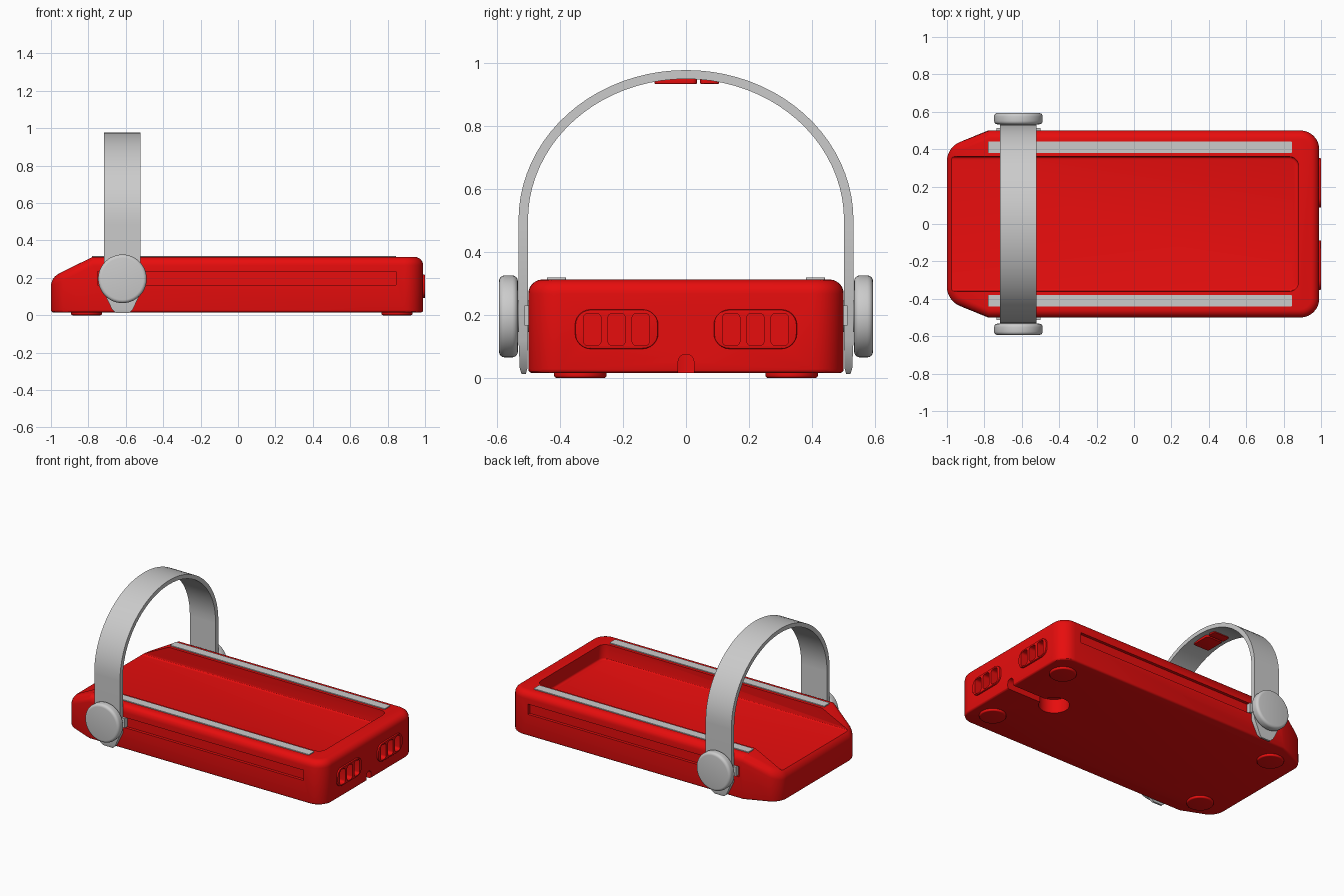
import bpy, bmesh, math

if "Cube" in bpy.data.objects:
    bpy.data.objects.remove(bpy.data.objects["Cube"])

red = bpy.data.materials.new("red_shell")
red.diffuse_color = (0.8, 0.004, 0.004, 1)
red.use_nodes = True
red.node_tree.nodes["Principled BSDF"].inputs["Base Color"].default_value = red.diffuse_color


def finish(name, bm, mat=None):
    bmesh.ops.recalc_face_normals(bm, faces=bm.faces)
    me = bpy.data.meshes.new(name)
    bm.to_mesh(me)
    bm.free()
    ob = bpy.data.objects.new(name, me)
    bpy.context.collection.objects.link(ob)
    if mat:
        me.materials.append(mat)
    return ob


def bevel(bm, edges, r, seg=5):
    bmesh.ops.bevel(bm, geom=edges, offset=r, segments=seg, profile=0.5,
                    affect='EDGES', clamp_overlap=True)


def rbox(name, lo, hi, r=0, axis=0, mat=None, soft=0):
    """Box with the edges along one axis rounded by r, then rims by soft."""
    bm = bmesh.new()
    bmesh.ops.create_cube(bm, size=1)
    for v in bm.verts:
        v.co = [(a + b) / 2 + c * (b - a) for a, b, c in zip(lo, hi, v.co)]
    if r:
        bevel(bm, [e for e in bm.edges
                   if abs((e.verts[0].co - e.verts[1].co).normalized()[axis]) > 0.9], r, 6)
    if soft:
        bevel(bm, [e for e in bm.edges
                   if abs(e.verts[0].co[axis] - e.verts[1].co[axis]) < 1e-5], soft, 3)
    return finish(name, bm, mat)


def disc(name, center, r, depth, axis, mat=None, soft=0):
    bm = bmesh.new()
    bmesh.ops.create_cone(bm, cap_ends=True, segments=48, radius1=r, radius2=r, depth=depth)
    if soft:
        bevel(bm, [e for e in bm.edges
                   if abs(e.verts[0].co.z - e.verts[1].co.z) < 1e-5], soft, 4)
    for v in bm.verts:
        x, y, z = v.co
        p = [(z, x, y), (y, z, x), (x, y, z)][axis]
        v.co = [a + b for a, b in zip(center, p)]
    return finish(name, bm, mat)


def cut(target, cutters):
    bpy.context.view_layer.objects.active = target
    for c in cutters:
        m = target.modifiers.new("cut", 'BOOLEAN')
        m.operation, m.object, m.solver = 'DIFFERENCE', c, 'EXACT'
        bpy.ops.object.modifier_apply(modifier=m.name)
    for c in set(cutters):
        c.hide_render = True


# main body: plan outline extruded, corners rounded, nose sloped, rims filleted
half = [(-1, 0.41), (-0.78, 0.5), (0.99, 0.5)]
plan = half + [(x, -y) for x, y in reversed(half)]
bm = bmesh.new()
low = [bm.verts.new((x, y, 0.015)) for x, y in plan]
top = [bm.verts.new((x, y, 0.312)) for x, y in plan]
bm.faces.new(low)
bm.faces.new(top)
for i in range(6):
    j = (i + 1) % 6
    bm.faces.new((low[i], low[j], top[j], top[i]))
bmesh.ops.recalc_face_normals(bm, faces=bm.faces)
for x, r in ((-1, 0.07), (0.99, 0.1)):
    bevel(bm, [e for e in bm.edges if all(abs(v.co.x - x) < 1e-4 for v in e.verts)
               and abs(e.verts[0].co.z - e.verts[1].co.z) > 0.1], r, 8)
lid = max(bm.faces, key=lambda f: f.calc_center_median().z)
crease = [v for v in lid.verts if abs(v.co.x + 0.78) < 1e-4]
bmesh.utils.face_split(lid, crease[0], crease[1])
for v in bm.verts:
    if v.co.z > 0.3 and v.co.x < -0.781:
        v.co.z = 0.312 - (-0.78 - v.co.x) * 0.5
bm.normal_update()


def rim(up):
    return [e for e in bm.edges if any(f.normal.z * up > 0.5 for f in e.link_faces)
            and any(abs(f.normal.z) < 0.1 for f in e.link_faces)]


bevel(bm, rim(1), 0.045, 6)
bm.normal_update()
bevel(bm, [e for e in bm.edges if all(v.co.z < 0.016 for v in e.verts)], 0.013, 3)
body = finish("main_body", bm, red)

# tray, side rails, cable hole and slot, nose hole
cutters = [rbox("tray_cutter", (-1.3, -0.36, 0.21), (0.88, 0.36, 0.5), 0.05, 2, red, 0.012),
           disc("cable_hole_cutter", (0.64, 0, 0.04), 0.095, 0.14, 2, red),
           rbox("cable_slot_cutter", (0.62, -0.025, -0.05), (1.1, 0.025, 0.075), 0.0245, 0, red),
           disc("nose_hole_cutter", (-1, 0, 0.11), 0.04, 0.16, 0, red)]
for s in (-1, 1):
    y = sorted((s * 0.48, s * 0.6))
    cutters.append(rbox("rail_cutter", (-0.75, y[0], 0.163), (0.845, y[1], 0.233), 0, 0, red))
cut(body, cutters)

# vent panels with three windows each
for s in (-1, 1):
    y = sorted((s * 0.088, s * 0.352))
    panel = rbox("vent_panel", (0.965, y[0], 0.092), (1.0, y[1], 0.217), 0.05, 0, red, 0.004)
    wins = []
    for k in (-1, 0, 1):
        c = s * 0.22 + k * 0.077
        wins.append(rbox("window_cutter", (0.95, c - 0.028, 0.102),
                         (1.1, c + 0.028, 0.205), 0.016, 0, red))
    cut(panel, wins)
    cut(body, wins)

# top grip strips, feet, sliders and knobs
for s in (-1, 1):
    y = sorted((s * 0.38, s * 0.441))
    rbox("grip_strip", (-0.78, y[0], 0.29), (0.845, y[1], 0.318), 0.006, 2)
    for x in (-0.81, 0.85):
        disc("foot", (x, s * 0.335, 0.012), 0.083, 0.024, 2, red, 0.008)
    y = sorted((s * 0.481, s * 0.512))
    rbox("slider", (-0.735, y[0], 0.166), (-0.5, y[1], 0.23))
    disc("knob_axle", (-0.618, s * 0.52, 0.195), 0.05, 0.06, 1)
    disc("knob", (-0.618, s * 0.563, 0.195), 0.13, 0.06, 1, None, 0.018)

# carry handle: tapered tabs, straight sides and an elliptical arch
side = [(0.521, 0.508, 0.012, 0.035), (0.527, 0.503, 0.03, 0.055),
        (0.531, 0.501, 0.12, 0.0975), (0.531, 0.501, 0.49, 0.0975)]
path = [((o, z), (i, z), w) for o, i, z, w in side]
N = 40
for k in range(N + 1):
    a = math.pi * k / N
    c, s = math.cos(a), math.sin(a)
    path.append(((0.531 * c, 0.5 + 0.476 * s), (0.501 * c, 0.5 + 0.448 * s), 0.0975))
path += [((-o, z), (-i, z), w) for o, i, z, w in reversed(side)]
bm = bmesh.new()
rings = []
for o, i, w in path:
    rings.append([bm.verts.new((-0.618 + d * w, *p))
                  for d, p in ((-1, o), (1, o), (1, i), (-1, i))])
for a, b in zip(rings, rings[1:]):
    for k in range(4):
        bm.faces.new((a[k], a[(k + 1) % 4], b[(k + 1) % 4], b[k]))
bm.faces.new(rings[0])
bm.faces.new(rings[-1])
finish("carry_handle", bm)

# control pads under the arch
for y0, y1 in ((-0.1, 0.035), (0.045, 0.105)):
    rbox("handle_pad", (-0.678, y0, 0.932), (-0.558, y1, 0.955), 0.015, 2, red, 0.003)

# remove cutters and shade
for ob in [o for o in bpy.data.objects if o.hide_render]:
    bpy.data.objects.remove(ob)
bpy.ops.object.select_all(action='DESELECT')
for ob in bpy.data.objects:
    ob.select_set(True)
bpy.context.view_layer.objects.active = body
bpy.ops.object.shade_smooth_by_angle(angle=math.radians(30))
